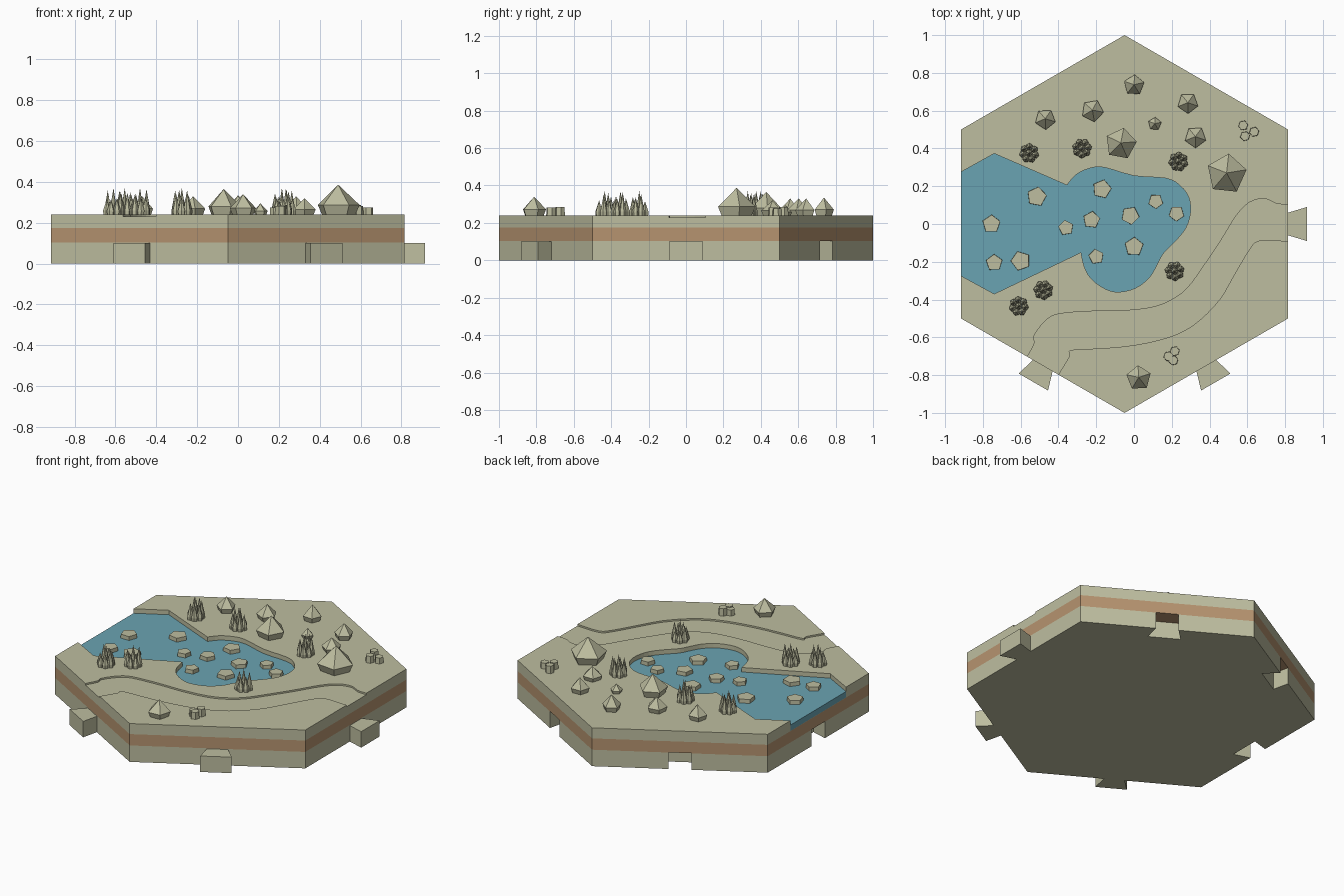
import bpy, bmesh, math, random
from mathutils import Vector

if "Cube" in bpy.data.objects:
    bpy.data.objects.remove(bpy.data.objects["Cube"])

random.seed(4)
CX, APO = -0.05, 0.866          # tile centre and apothem
TOP, ROAD, WATER = 0.24, 0.23, 0.212
BAND_LOW, BAND_HIGH = 0.103, 0.174


def material(name, rgb):
    m = bpy.data.materials.new(name)
    lin = [(c / 255 / 12.92) if c < 11 else ((c / 255 + 0.055) / 1.055) ** 2.4 for c in rgb]
    m.diffuse_color = (*lin, 1)
    m.use_nodes = True
    m.node_tree.nodes["Principled BSDF"].inputs["Base Color"].default_value = m.diffuse_color
    return m


KHAKI = material("khaki", (190, 190, 160))
BROWN = material("brown", (182, 148, 112))
BLUE = material("water blue", (106, 164, 178))


def finish(name, bm, mat):
    bmesh.ops.recalc_face_normals(bm, faces=bm.faces)
    mesh = bpy.data.meshes.new(name)
    bm.to_mesh(mesh)
    bm.free()
    obj = bpy.data.objects.new(name, mesh)
    bpy.context.collection.objects.link(obj)
    mesh.materials.append(mat)
    return obj


def prism(name, pts, z0, z1, mat=KHAKI):
    bm = bmesh.new()
    face = bm.faces.new([bm.verts.new((x, y, z0)) for x, y in pts])
    ext = bmesh.ops.extrude_face_region(bm, geom=[face])["geom"]
    bmesh.ops.translate(bm, vec=(0, 0, z1 - z0),
                        verts=[v for v in ext if isinstance(v, bmesh.types.BMVert)])
    return finish(name, bm, mat)


def stack(bm, x, y, rings, sides, turn=0.0, tip=(0, 0)):
    """Rings of (radius, z) skinned together; a radius of 0 closes to a tip."""
    prev = None
    for r, z in rings:
        if r == 0:
            apex = bm.verts.new((x + tip[0], y + tip[1], z))
            for i in range(sides):
                bm.faces.new((prev[i], prev[(i + 1) % sides], apex))
            return
        ring = [bm.verts.new((x + r * math.cos(turn + i * math.tau / sides),
                              y + r * math.sin(turn + i * math.tau / sides), z))
                for i in range(sides)]
        if prev is None:
            bm.faces.new(ring[::-1])
        else:
            for i in range(sides):
                j = (i + 1) % sides
                bm.faces.new((prev[i], prev[j], ring[j], ring[i]))
        prev = ring
    bm.faces.new(prev)


def smooth(pts, steps=3):
    """Open Catmull-Rom curve through the points."""
    p = [Vector(q) for q in (pts[0], *pts, pts[-1])]
    out = []
    for a, b, c, d in zip(p, p[1:], p[2:], p[3:]):
        for k in range(steps):
            t = k / steps
            out.append(0.5 * (2 * b + (c - a) * t + (2 * a - 5 * b + 4 * c - d) * t ** 2
                              + (3 * b - a - 3 * c + d) * t ** 3))
    return [tuple(q) for q in out] + [pts[-1]]


def boolean(obj, other, operation):
    mod = obj.modifiers.new("cut", "BOOLEAN")
    mod.operation, mod.object, mod.solver = operation, other, "EXACT"
    bpy.context.view_layer.objects.active = obj
    bpy.ops.object.modifier_apply(modifier=mod.name)
    bpy.data.objects.remove(other)


def edge_trapezoid(angle, d0, w0, d1, w1):
    a = math.radians(angle)
    c, s = math.cos(a), math.sin(a)
    return [(CX + d * c - w * s, d * s + w * c)
            for d, w in ((d0, -w0), (d1, -w1), (d1, w1), (d0, w0))]


# Pond outline: angular inlet at the left edge, rounded basin in the middle
basin = smooth([(-0.355, 0.205), (-0.31, 0.258), (-0.24, 0.293), (-0.16, 0.30),
                (0, 0.255), (0.168, 0.242), (0.242, 0.205), (0.29, 0.14),
                (0.298, 0.06), (0.274, -0.02), (0.216, -0.093), (0.153, -0.157),
                (0.116, -0.226), (0.079, -0.285), (0.01, -0.338), (-0.08, -0.36),
                (-0.153, -0.343), (-0.226, -0.29), (-0.263, -0.226), (-0.28, -0.15)])


def pond(x_end):
    y = 0.373 - 0.557 * (-0.74 - x_end)
    return [(x_end, y), (-0.74, 0.373)] + basin + [(-0.74, -0.37), (x_end, -y)]


# Road outline, running past the tile edge at both ends
road_far = smooth([(-0.56, -0.695), (-0.527, -0.63), (-0.53, -0.593), (-0.47, -0.513),
                   (-0.40, -0.476), (-0.23, -0.462), (-0.074, -0.46), (0.084, -0.444),
                   (0.19, -0.407), (0.284, -0.338), (0.374, -0.215), (0.463, -0.082),
                   (0.542, 0.045), (0.61, 0.114), (0.69, 0.135), (0.753, 0.108), (0.80, 0.104)])
road_near = smooth([(0.80, -0.09), (0.663, -0.088), (0.61, -0.136), (0.53, -0.27),
                    (0.453, -0.40), (0.347, -0.51), (0.242, -0.577), (0.11, -0.62),
                    (-0.047, -0.648), (-0.205, -0.66), (-0.337, -0.668), (-0.342, -0.70),
                    (-0.39, -0.78)])
road = road_far + [(0.95, 0.104), (0.95, -0.09)] + road_near + [(-0.45, -0.88), (-0.62, -0.81)]

# Hexagonal tile with dovetail tabs and slots, pond and road recesses
hexagon = [(CX + math.sin(i * math.pi / 3), math.cos(i * math.pi / 3)) for i in range(6)]
tile = prism("hex_tile", hexagon, 0, TOP)
for angle in (0, -60, -120):
    boolean(tile, prism("tab", edge_trapezoid(angle, 0.816, 0.045, 0.966, 0.09), 0, 0.1), "UNION")
for angle in (60, 120, 180):
    boolean(tile, prism("slot", edge_trapezoid(angle, 0.766, 0.095, 0.916, 0.05), -0.1, 0.104), "DIFFERENCE")
boolean(tile, prism("pond_cutter", pond(-1.0), BAND_HIGH + 0.001, 0.4), "DIFFERENCE")
boolean(tile, prism("road_cutter", road, ROAD, 0.4), "DIFFERENCE")

# Brown stratum around the sides, chosen by height
tile.data.materials.clear()
tile.data.materials.append(KHAKI)
tile.data.materials.append(BROWN)
bm = bmesh.new()
bm.from_mesh(tile.data)
for z in (BAND_LOW, BAND_HIGH):
    bmesh.ops.bisect_plane(bm, geom=bm.verts[:] + bm.edges[:] + bm.faces[:], dist=1e-5,
                           plane_co=(0, 0, z), plane_no=(0, 0, 1))
for f in bm.faces:
    f.material_index = int(BAND_LOW < f.calc_center_median().z < BAND_HIGH + 0.0005)
bm.to_mesh(tile.data)
bm.free()

# Water filling the pond
prism("water", pond(CX - APO), BAND_HIGH + 0.001, WATER, BLUE)

# Stepping stones
for x, y, r in ((-0.755, 0, 0.05), (-0.515, 0.145, 0.054), (-0.36, -0.02, 0.042),
                (-0.225, 0.022, 0.047), (-0.17, 0.185, 0.052), (-0.2, -0.173, 0.042),
                (-0.02, 0.045, 0.05), (0.115, 0.12, 0.041), (0.225, 0.056, 0.043),
                (0, -0.12, 0.052), (-0.6, -0.195, 0.054), (-0.74, -0.205, 0.046)):
    bm = bmesh.new()
    stack(bm, x, y, [(r, WATER - 0.01), (r * 0.97, 0.236)], 5, random.uniform(0, 1.2))
    finish("stepping_stone", bm, KHAKI)

# Faceted pointed boulders
for x, y, r, h in ((0.49, 0.265, 0.108, 0.147), (-0.07, 0.425, 0.085, 0.125),
                   (0, 0.735, 0.056, 0.095), (-0.22, 0.6, 0.06, 0.09),
                   (-0.47, 0.555, 0.056, 0.09), (0.285, 0.64, 0.056, 0.09),
                   (0.325, 0.46, 0.058, 0.08), (0.11, 0.53, 0.036, 0.055),
                   (0.025, -0.815, 0.067, 0.1)):
    bm = bmesh.new()
    stack(bm, x, y, [(r * 0.78, TOP - 0.005), (r, TOP + h * 0.32), (0, TOP + h)], 5,
          random.uniform(0, 1.2), (0, r * 0.05))
    finish("boulder", bm, KHAKI)

# Clumps of thin spiky trees
for x, y in ((-0.555, 0.375), (-0.275, 0.4), (0.235, 0.33),
             (0.215, -0.25), (-0.48, -0.35), (-0.61, -0.435)):
    bm = bmesh.new()
    turn = random.uniform(0, 1)
    for i in range(8):
        a, d = turn + i * math.tau / 7, (0.034 if i < 7 else 0)
        h = 0.13 if i == 7 else random.uniform(0.07, 0.125)
        stack(bm, x + d * math.cos(a), y + d * math.sin(a),
              [(0.017, TOP - 0.005), (0.019, TOP + 0.02), (0, TOP + h)], 6, a)
    finish("spiky_tree_clump", bm, KHAKI)

# Groups of hexagonal stumps
for name, spots in (("stumps_right", ((0.578, 0.522), (0.636, 0.488), (0.588, 0.465))),
                    ("stumps_front", ((0.216, -0.673), (0.182, -0.70), (0.208, -0.722)))):
    bm = bmesh.new()
    for (x, y), h in zip(spots, (0.046, 0.036, 0.042)):
        stack(bm, x, y, [(0.027, TOP - 0.005), (0.025, TOP + h)], 6, 0.2)
    finish(name, bm, KHAKI)
